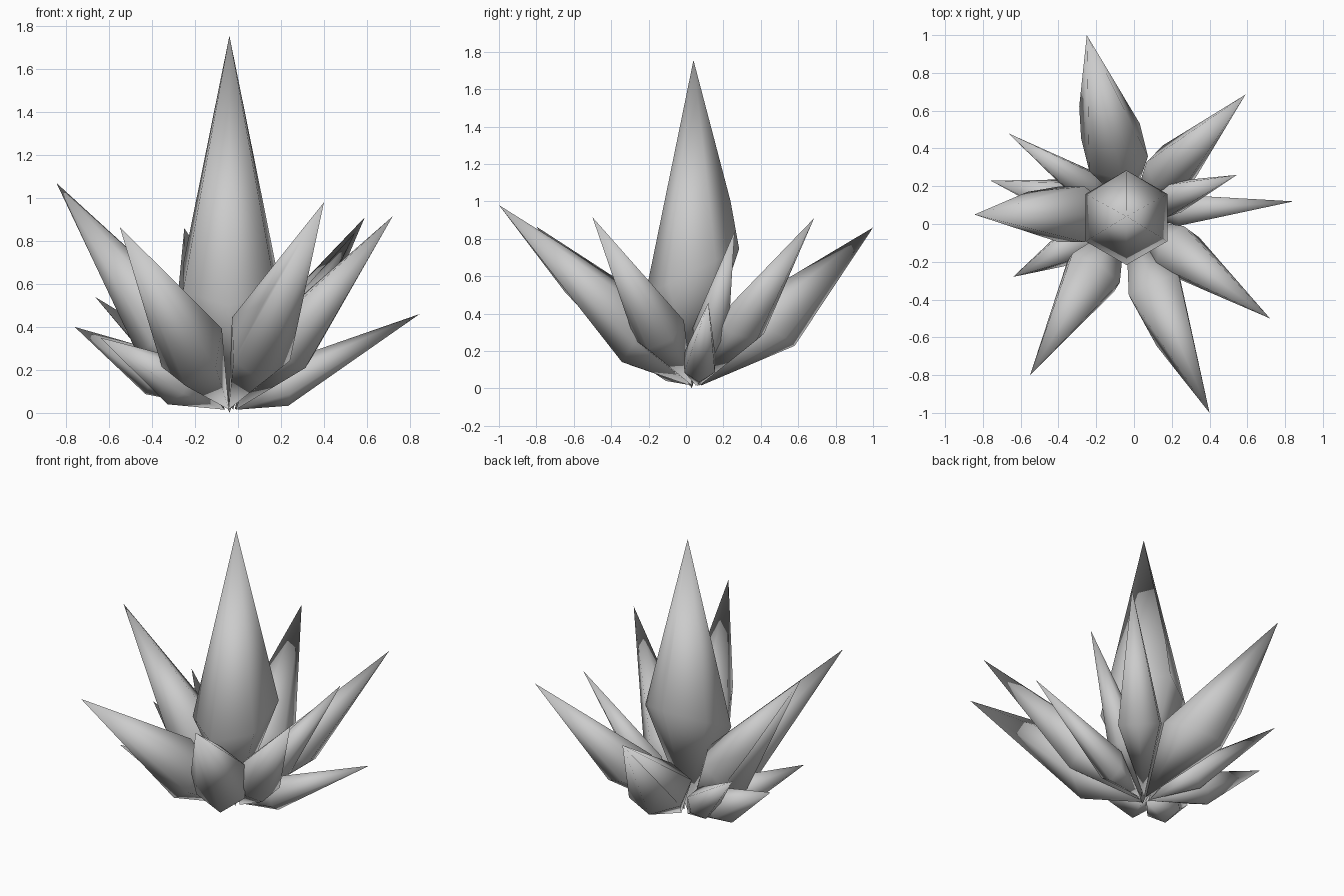
import bpy, bmesh, math
from mathutils import Vector

cube = bpy.data.objects.get("Cube")
if cube:
    bpy.data.objects.remove(cube, do_unlink=True)

grey = bpy.data.materials.new("crystal_grey")
grey.use_nodes = True
COLOR = (0.6, 0.6, 0.6, 1)
grey.diffuse_color = COLOR
grey.node_tree.nodes["Principled BSDF"].inputs["Base Color"].default_value = COLOR

SIDES = 6


def crystal(name, base, tip, radius, waist, lean=0, ridge=None):
    """Six-sided spike, pointed at both ends, one corner facing down.

    waist: share of the length at the widest ring; lean: how far its lower
    corners sit towards the base; ridge: corner with a bulge above it."""
    base, tip = Vector(base), Vector(tip)
    axis = tip - base
    direction = axis.normalized()
    down = Vector((0, 0, -1)) - direction * -direction.z
    if down.length < 0.1:
        down = Vector((0, 1, 0))
    down.normalize()
    side = direction.cross(down)

    def corner(i, t, r):
        a = math.tau * i / SIDES
        return base + axis * t + (down * math.cos(a) + side * math.sin(a)) * r

    bm = bmesh.new()
    foot, peak = bm.verts.new(base), bm.verts.new(tip)
    ring = [bm.verts.new(corner(i, waist - lean * math.cos(math.tau * i / SIDES), radius))
            for i in range(SIDES)]
    bulge = None
    if ridge is not None:
        bulge = bm.verts.new(corner(ridge, 0.57, radius * 0.81))
    for i in range(SIDES):
        j = (i + 1) % SIDES
        bm.faces.new((foot, ring[j], ring[i]))
        upper = [ring[i], ring[j], peak]
        if j == ridge:
            upper.insert(2, bulge)
        elif i == ridge:
            upper.append(bulge)
        bm.faces.new(upper)
    bmesh.ops.recalc_face_normals(bm, faces=bm.faces)
    for face in bm.faces:
        face.smooth = True
    mesh = bpy.data.meshes.new(name)
    bm.to_mesh(mesh)
    bm.free()
    mesh.materials.append(grey)
    obj = bpy.data.objects.new(name, mesh)
    bpy.context.scene.collection.objects.link(obj)


# Tall centre spike
crystal("centre_crystal", (-0.04, 0.03, 0), (-0.04, 0.04, 1.755), 0.25, 0.355, -0.07, 0)

# Leaning spikes fanned around it: name, tip, sideways shift of the foot,
# radius, waist, lean, ridge
SPIKES = [
    ("back_crystal", (-0.25, 1.0, 0.86), 0.02, 0.185, 0.355, -0.06, 1),
    ("back_left_crystal", (0.59, 0.685, 0.91), 0, 0.14, 0.35, -0.03, None),
    ("left_upper_crystal", (0.545, 0.26, 0.84), 0, 0.1, 0.34, 0, None),
    ("left_lower_crystal", (0.845, 0.12, 0.46), 0, 0.095, 0.28, 0.05, None),
    ("front_left_crystal", (0.72, -0.5, 0.915), 0, 0.145, 0.33, 0, None),
    ("front_crystal", (0.4, -1.0, 0.98), -0.02, 0.165, 0.34, 0.08, 5),
    ("front_right_crystal", (-0.55, -0.8, 0.865), 0.01, 0.17, 0.34, 0.06, None),
    ("right_front_small_crystal", (-0.64, -0.28, 0.35), 0, 0.115, 0.38, 0, 1),
    ("right_crystal", (-0.845, 0.05, 1.07), 0, 0.17, 0.34, 0, 5),
    ("right_back_small_crystal", (-0.76, 0.23, 0.4), 0, 0.115, 0.41, -0.04, None),
    ("back_right_crystal", (-0.665, 0.48, 0.54), 0, 0.095, 0.33, 0, None),
]
for name, tip, shift, radius, waist, lean, ridge in SPIKES:
    heading = Vector((tip[0], tip[1], 0)).normalized()
    base = Vector((-0.035 + shift, 0.05, 0.015)) + heading * 0.03
    crystal(name, base, tip, radius, waist, lean, ridge)
